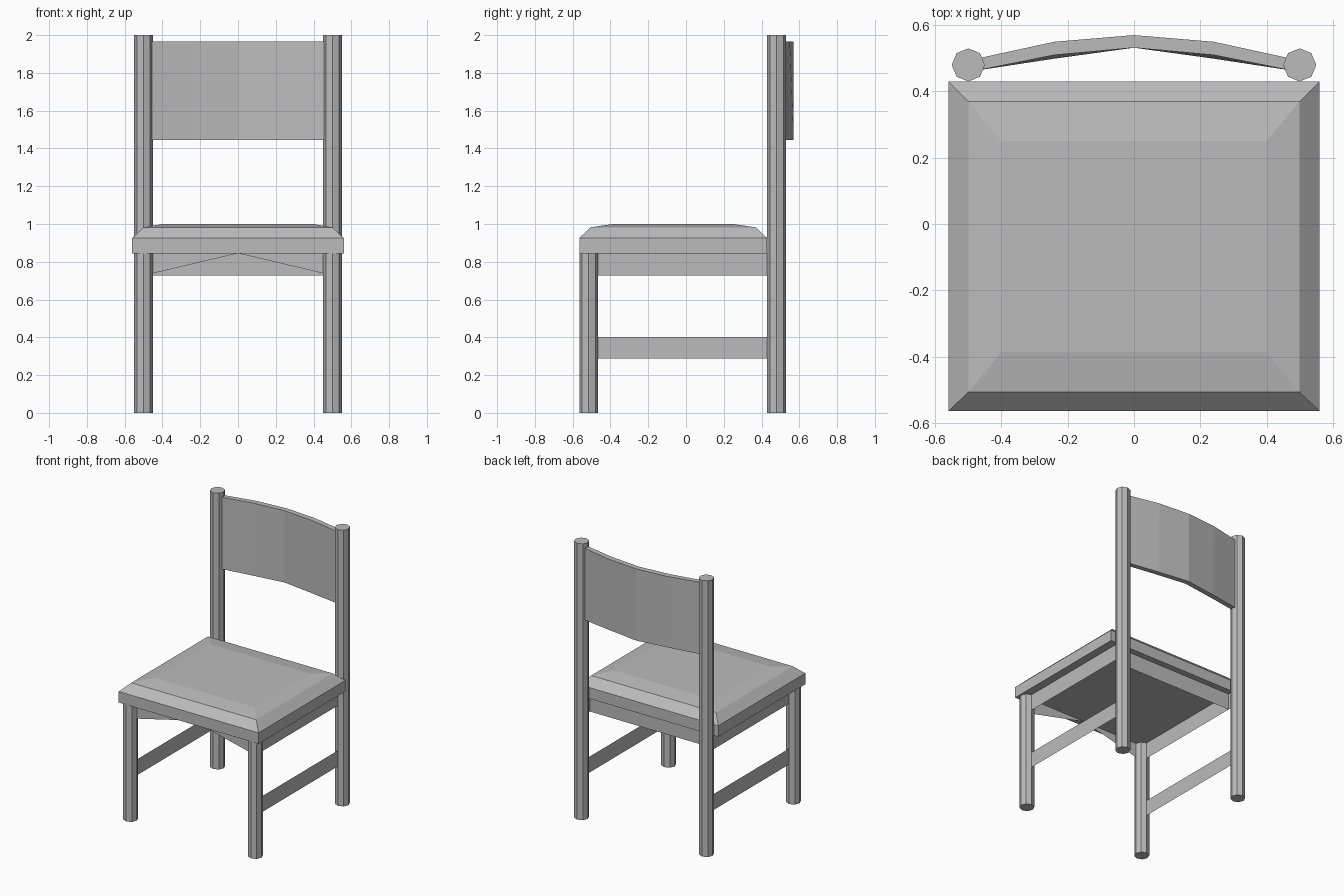
import bpy
import bmesh
from mathutils import Matrix

cube = bpy.data.objects.get("Cube")
if cube:
    bpy.data.objects.remove(cube, do_unlink=True)

# One flat grey for the whole chair
GREY = (0.5, 0.5, 0.5, 1.0)
grey = bpy.data.materials.new("grey")
grey.use_nodes = True
grey.diffuse_color = GREY
grey.node_tree.nodes["Principled BSDF"].inputs["Base Color"].default_value = GREY

POST_X, BACK_Y, FRONT_Y = 0.5, 0.48, -0.515
SEAT_BOTTOM, APRON_BOTTOM = 0.845, 0.727


def finish(name, bm):
    mesh = bpy.data.meshes.new(name)
    bm.to_mesh(mesh)
    bm.free()
    mesh.materials.append(grey)
    obj = bpy.data.objects.new(name, mesh)
    bpy.context.collection.objects.link(obj)
    return obj


def post(name, x, y, height):
    bm = bmesh.new()
    bmesh.ops.create_cone(bm, cap_ends=True, segments=8, radius1=0.05, radius2=0.05,
                          depth=height, matrix=Matrix.Translation((x, y, height / 2)))
    return finish(name, bm)


def panel(name, *outlines):
    """Thin sheet made of one or more flat outlines."""
    bm = bmesh.new()
    for outline in outlines:
        bm.faces.new([bm.verts.new(p) for p in outline])
    return finish(name, bm)


def loft(name, rings):
    """Closed solid through a row of four-sided rings."""
    bm = bmesh.new()
    rows = [[bm.verts.new(p) for p in ring] for ring in rings]
    for a, b in zip(rows, rows[1:]):
        for i in range(4):
            j = (i + 1) % 4
            bm.faces.new((a[i], a[j], b[j], b[i]))
    bm.faces.new(rows[0])
    bm.faces.new(rows[-1])
    bmesh.ops.recalc_face_normals(bm, faces=bm.faces)
    return finish(name, bm)


def side_panel(name, x, y0, y1, z0, z1):
    return panel(name, [(x, y0, z0), (x, y1, z0), (x, y1, z1), (x, y0, z1)])


# Legs, side aprons and side stretchers
for side, label in ((1, "left"), (-1, "right")):
    x = side * POST_X
    post(f"back_post_{label}", x, BACK_Y, 2.0)
    post(f"front_leg_{label}", x, FRONT_Y, SEAT_BOTTOM)
    side_panel(f"side_apron_{label}", x, FRONT_Y, BACK_Y - 0.04, APRON_BOTTOM, SEAT_BOTTOM)
    side_panel(f"side_stretcher_{label}", x, FRONT_Y, BACK_Y, 0.287, 0.402)

# Back apron, and front apron tapering to nothing in the middle
y = 0.385
panel("back_apron", [(-POST_X, y, APRON_BOTTOM), (POST_X, y, APRON_BOTTOM),
                     (POST_X, y, SEAT_BOTTOM), (-POST_X, y, SEAT_BOTTOM)])
panel("front_apron", *[[(s * POST_X, FRONT_Y, APRON_BOTTOM), (0, FRONT_Y, SEAT_BOTTOM),
                        (s * POST_X, FRONT_Y, SEAT_BOTTOM)] for s in (1, -1)])

# Seat with two sloping shoulders: half width, front, back, height
seat_levels = [(0.56, -0.565, 0.43, SEAT_BOTTOM), (0.56, -0.565, 0.43, 0.925),
               (0.5, -0.507, 0.37, 0.982), (0.4, -0.387, 0.25, 1.0)]
loft("seat", [[(-w, f, z), (w, f, z), (w, b, z), (-w, b, z)] for w, f, b, z in seat_levels])

# Curved backrest: x, front and back at the bottom, front and back at the top
Z0, Z1 = 1.445, 1.965
half = [(0.47, 0.464, 0.5, 0.464, 0.5), (0.24, 0.499, 0.536, 0.51, 0.55)]
stations = ([(-s[0], *s[1:]) for s in half] + [(0, 0.532, 0.57, 0.532, 0.57)] + half[::-1])
loft("backrest", [[(x, f0, Z0), (x, b0, Z0), (x, b1, Z1), (x, f1, Z1)]
                  for x, f0, b0, f1, b1 in stations])
